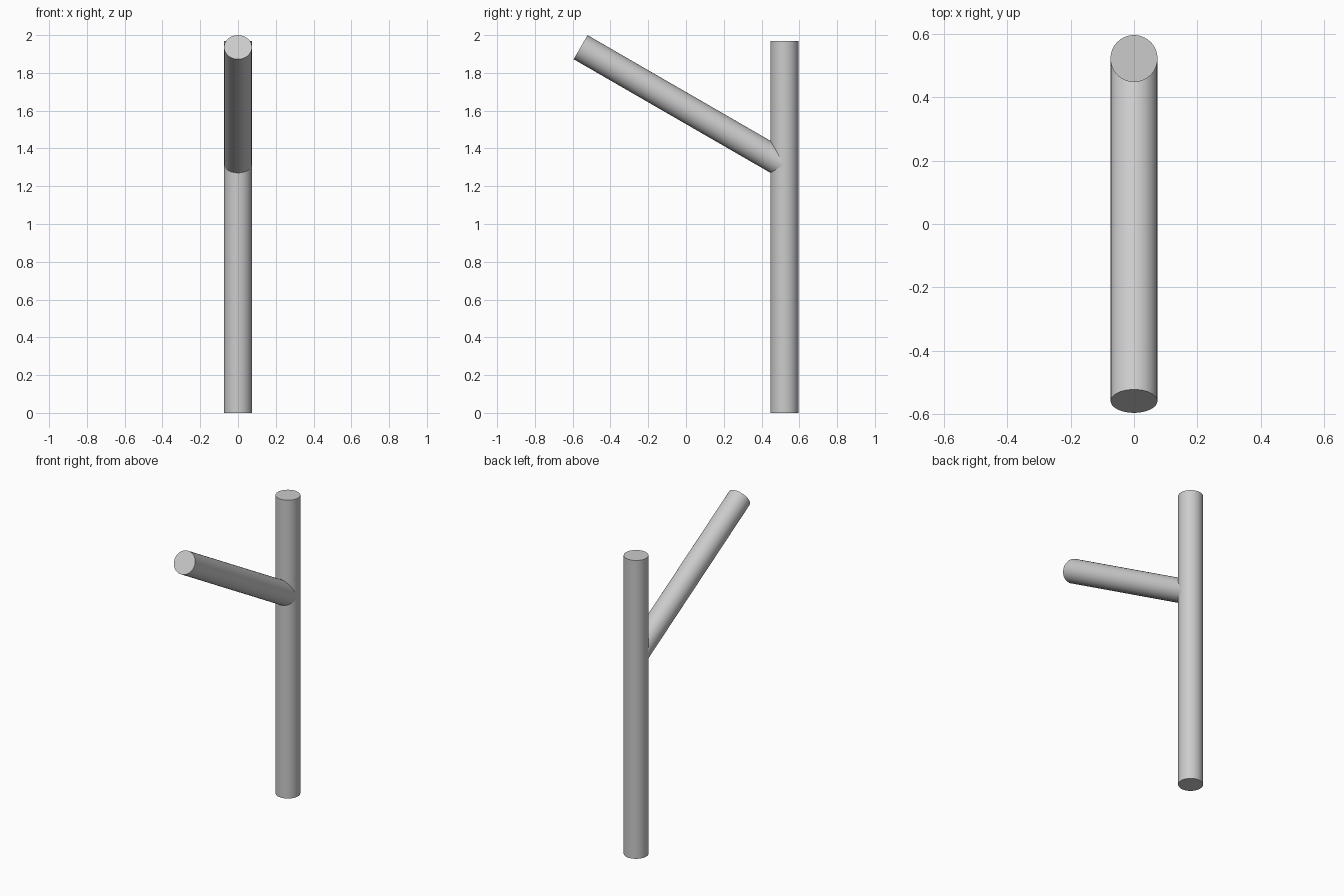
import bpy
import math
from mathutils import Vector

cube = bpy.data.objects.get("Cube")
if cube:
    bpy.data.objects.remove(cube, do_unlink=True)

# One plain grey for both rods
grey = bpy.data.materials.new("light_grey")
grey.use_nodes = True
colour = (0.6, 0.6, 0.6, 1.0)
grey.diffuse_color = colour
grey.node_tree.nodes["Principled BSDF"].inputs["Base Color"].default_value = colour


def rod(name, start, end, radius):
    """Closed round rod between two points."""
    start, end = Vector(start), Vector(end)
    axis = end - start
    bpy.ops.mesh.primitive_cylinder_add(
        vertices=64, radius=radius, depth=axis.length, location=(start + end) / 2,
        rotation=axis.to_track_quat('Z', 'Y').to_euler())
    obj = bpy.context.object
    obj.name = name
    obj.data.materials.append(grey)
    bpy.ops.object.shade_smooth_by_angle(angle=math.radians(30))
    return obj


RADIUS = 0.074
POST_Y = 0.521

# Upright post at the back
rod("post", (0, POST_Y, 0), (0, POST_Y, 1.97), RADIUS)

# Branch rising forward at 30 degrees, ending inside the post
tip = Vector((0, -0.558, 1.936))
drop = (POST_Y - tip.y) * math.tan(math.radians(30))
rod("branch", (0, POST_Y, tip.z - drop), tip, RADIUS - 0.0005)
